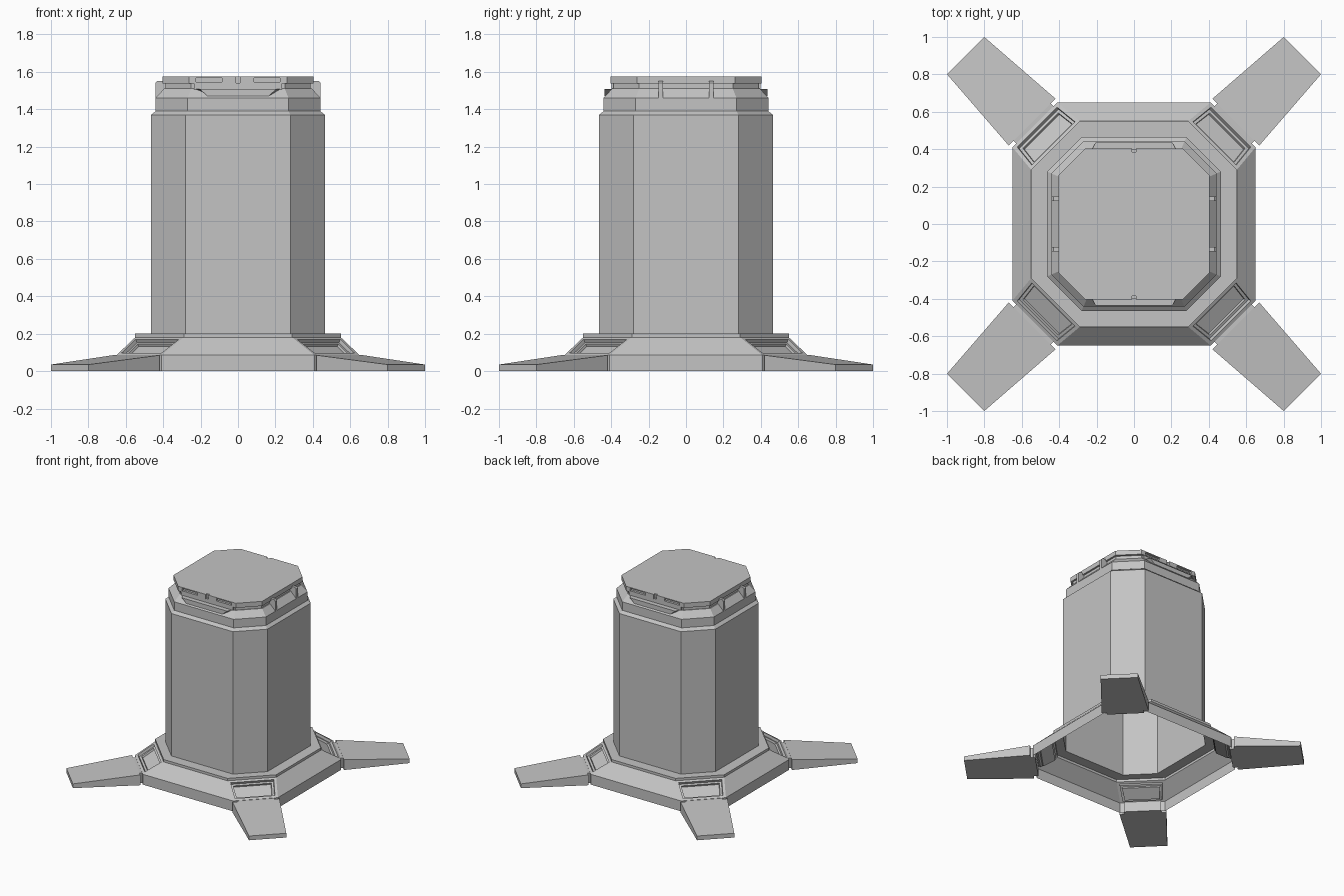
import bpy, bmesh, math
from mathutils import Matrix, Vector

cube = bpy.data.objects.get("Cube")
if cube:
    bpy.data.objects.remove(cube)

grey = bpy.data.materials.new("plain grey")
grey.use_nodes = True
colour = (0.55, 0.55, 0.55, 1)
grey.diffuse_color = colour
grey.node_tree.nodes["Principled BSDF"].inputs["Base Color"].default_value = colour


def finish(name, bm):
    mesh = bpy.data.meshes.new(name)
    bm.to_mesh(mesh)
    bm.free()
    mesh.materials.append(grey)
    ob = bpy.data.objects.new(name, mesh)
    bpy.context.collection.objects.link(ob)
    return ob


def loft(rings, cap=False, base=False):
    """Skin a stack of chamfered squares (half width, half flat, z)."""
    bm = bmesh.new()
    loops = []
    for a, b, z in rings:
        pts = [(a, -b), (a, b), (b, a), (-b, a), (-a, b), (-a, -b), (-b, -a), (b, -a)]
        loops.append([bm.verts.new((x, y, z)) for x, y in pts])
    for low, up in zip(loops, loops[1:]):
        for j in range(8):
            k = (j + 1) % 8
            bm.faces.new((low[j], low[k], up[k], up[j]))
    if cap:
        bm.faces.new(loops[-1])
    if base:
        bm.faces.new(loops[0][::-1])
    return bm


def prism(name, bottom, top, angle=0):
    """Solid between two matching polygons, turned about z."""
    bm = bmesh.new()
    low = [bm.verts.new(p) for p in bottom]
    up = [bm.verts.new(p) for p in top]
    bm.faces.new(low[::-1])
    bm.faces.new(up)
    for j in range(len(low)):
        k = (j + 1) % len(low)
        bm.faces.new((low[j], low[k], up[k], up[j]))
    bmesh.ops.recalc_face_normals(bm, faces=bm.faces)
    bm.transform(Matrix.Rotation(angle, 4, 'Z'))
    return finish(name, bm)


def box(name, x, y, z, angle=0):
    corners = [(x[0], y[0]), (x[1], y[0]), (x[1], y[1]), (x[0], y[1])]
    return prism(name, [(*c, z[0]) for c in corners], [(*c, z[1]) for c in corners], angle)


# Hollow skirt with stepped recesses in its four corner slopes
bm = loft([(.65, .41, 0), (.65, .41, .085), (.55, .29, .18), (.55, .29, .2), (.465, .28, .2)])
bm.normal_update()
slopes = [f for f in bm.faces
          if .1 < f.normal.z < .95 and min(abs(f.normal.x), abs(f.normal.y)) > .2]
for thickness, depth in ((.028, 0), (.003, -.02), (.022, 0), (.003, -.015)):
    bmesh.ops.inset_individual(bm, faces=slopes, thickness=thickness, depth=depth)
finish("base_skirt", bm)

# Hollow main body and the stepped collar above it
finish("main_body", loft([(.465, .28, .2), (.465, .28, 1.37), (.44, .27, 1.39)]))
finish("collar", loft([(.442, .27, 1.39), (.442, .27, 1.46), (.395, .25, 1.51),
                       (.388, .25, 1.51), (.388, .25, 1.54)]))

# Lid, with slots and a centre notch cut in its front and back edges
lid = finish("lid", loft([(.403, .262, 1.537), (.403, .262, 1.575)], cap=True, base=True))
for angle in (0, math.pi):
    for x0, x1, z0, z1 in ((-.225, -.085, 1.547, 1.567), (.085, .225, 1.547, 1.567),
                           (-.012, .012, 1.53, 1.58)):
        cutter = box("slot_cutter", (x0, x1), (-.45, -.385), (z0, z1), angle)
        cutter.hide_render = True
        mod = lid.modifiers.new("slot", 'BOOLEAN')
        mod.operation = 'DIFFERENCE'
        mod.solver = 'EXACT'
        mod.object = cutter
        bpy.context.view_layer.objects.active = lid
        bpy.ops.object.modifier_apply(modifier=mod.name)
        bpy.data.objects.remove(cutter)

# Tapered latch plates under the lid at front and back
for side, angle in (("front", 0), ("back", math.pi)):
    prism(side + "_latch_plate",
          [(-.165, -.436, 1.472), (.165, -.436, 1.472), (.165, -.38, 1.472), (-.165, -.38, 1.472)],
          [(-.205, -.436, 1.508), (.205, -.436, 1.508), (.235, -.38, 1.508), (-.235, -.38, 1.508)],
          angle)
    box(side + "_latch_band", (-.235, .235), (-.398, -.38), (1.505, 1.54), angle)

# Upright ribs on both sides
for side, angle in (("left", 0), ("right", math.pi)):
    for y in (-.135, .135):
        outline = [(.38, 1.46), (.442, 1.46), (.442, 1.54), (.43, 1.552), (.38, 1.552)]
        prism(side + "_rib", [(x, y - .012, z) for x, z in outline],
              [(x, y + .012, z) for x, z in outline], angle)

# Four splayed feet, each joined to the skirt by a narrow neck
for i in range(4):
    angle = math.pi / 4 + i * math.pi / 2
    prism("foot",
          [(.77, -.177, 0), (1.273, -.141, 0), (1.273, .141, 0), (.77, .177, 0)],
          [(.77, -.177, .085), (1.273, -.141, .035), (1.273, .141, .035), (.77, .177, .085)],
          angle)
    box("foot_neck", (.735, .775), (-.14, .14), (0, .083), angle)
